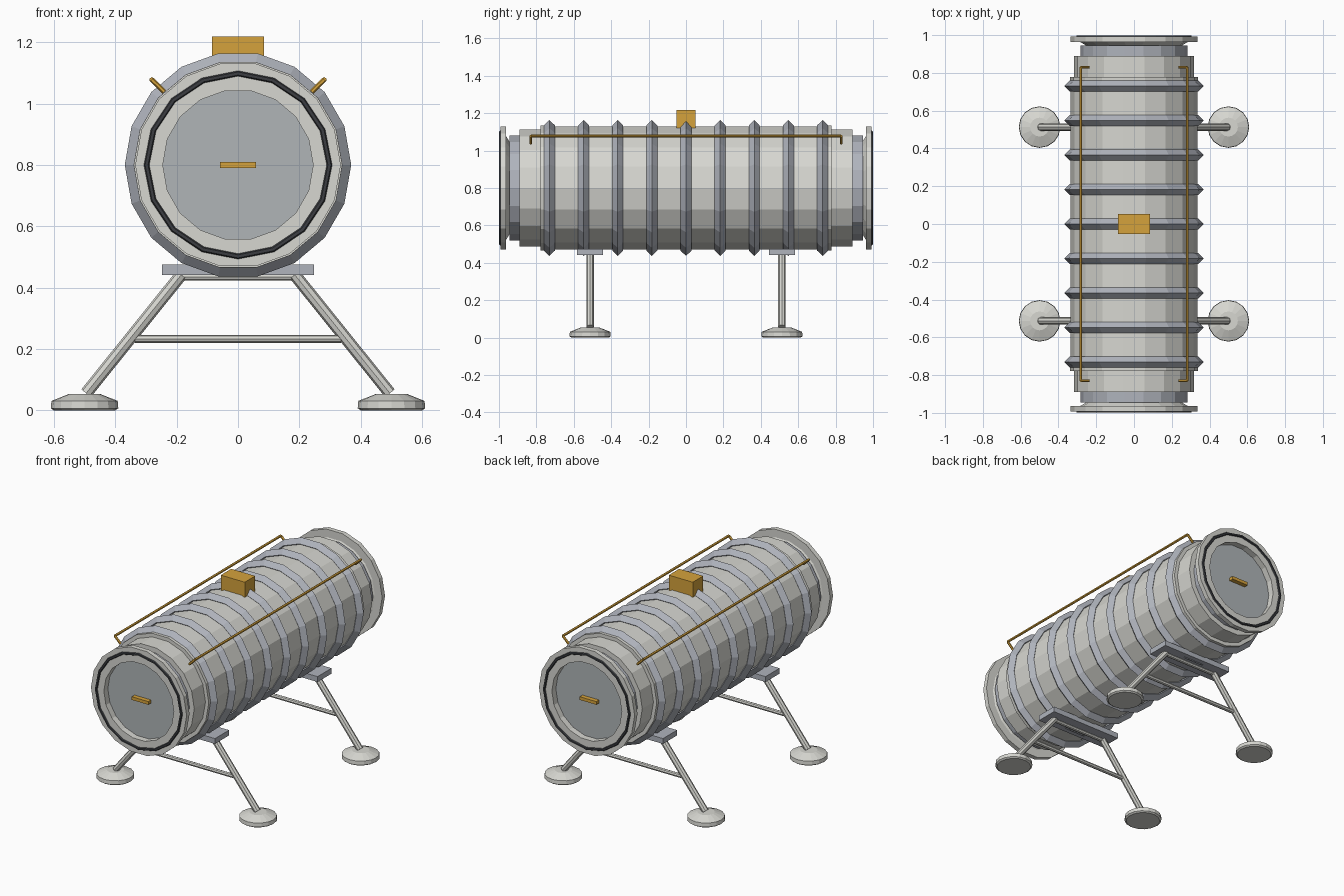
import bpy, bmesh
from math import cos, sin, pi
from mathutils import Vector, Matrix

cube = bpy.data.objects.get("Cube")
if cube:
    bpy.data.objects.remove(cube, do_unlink=True)

AXIS_Z = 0.8
SIDES = 18


def material(name, rgb):
    mat = bpy.data.materials.new(name)
    mat.use_nodes = True
    color = [(c / 255) ** 2.2 for c in rgb] + [1.0]
    mat.diffuse_color = color
    mat.node_tree.nodes["Principled BSDF"].inputs["Base Color"].default_value = color
    return mat


PALE = material("pale_grey", (214, 214, 208))
STEEL = material("blue_steel", (174, 178, 187))
HATCH = material("hatch_grey", (174, 179, 182))
AMBER = material("amber", (212, 161, 62))
DARK = material("dark_rubber", (62, 64, 68))


def finish(bm, name, mat):
    bmesh.ops.recalc_face_normals(bm, faces=bm.faces[:])
    mesh = bpy.data.meshes.new(name)
    bm.to_mesh(mesh)
    bm.free()
    mesh.materials.append(mat)
    obj = bpy.data.objects.new(name, mesh)
    bpy.context.collection.objects.link(obj)
    return obj


def lathe(name, profile, mat, sides=SIDES, loop=False, upright=None):
    """Spin (radius, height) points about the hull axis, or about z at a point."""
    bm = bmesh.new()
    rings = []
    for r, h in profile:
        ring = []
        for i in range(sides):
            a = 2 * pi * i / sides
            if upright:
                co = Vector(upright) + Vector((r * cos(a), r * sin(a), h))
            else:
                co = Vector((r * cos(a), h, AXIS_Z + r * sin(a)))
            ring.append(bm.verts.new(co))
        rings.append(ring)
    pairs = list(zip(rings, rings[1:]))
    if loop:
        pairs.append((rings[-1], rings[0]))
    else:
        bm.faces.new(rings[0])
        bm.faces.new(rings[-1])
    for a, b in pairs:
        for i in range(sides):
            j = (i + 1) % sides
            bm.faces.new((a[i], a[j], b[j], b[i]))
    return finish(bm, name, mat)


def drum(name, r, y0, y1, mat):
    return lathe(name, [(r, y0), (r, y1)], mat)


def torus(name, major, minor, y, mat, sides, steps):
    pts = [(major + minor * cos(2 * pi * k / steps), y + minor * sin(2 * pi * k / steps))
           for k in range(steps)]
    return lathe(name, pts, mat, sides, loop=True)


def box(name, center, size, mat):
    bm = bmesh.new()
    bmesh.ops.create_cube(bm, size=1)
    bmesh.ops.transform(bm, verts=bm.verts[:],
                        matrix=Matrix.Translation(center) @ Matrix.Diagonal((*size, 1)))
    return finish(bm, name, mat)


def rods(name, points, r, mat, sides=8):
    """Round bars joining successive points."""
    bm = bmesh.new()
    for p, q in zip(points, points[1:]):
        p, q = Vector(p), Vector(q)
        turn = (q - p).to_track_quat('Z', 'Y').to_matrix().to_4x4()
        bmesh.ops.create_cone(bm, cap_ends=True, segments=sides, radius1=r, radius2=r,
                              depth=(q - p).length,
                              matrix=Matrix.Translation((p + q) / 2) @ turn)
    return finish(bm, name, mat)


# Hull and its ribs
drum("hull", 0.335, -0.775, 0.775, PALE)
for i in range(-4, 5):
    torus(f"hull_rib_{i + 5}", 0.34, 0.029, i * 0.1825, STEEL, SIDES, 4)

# End sections, the same at both ends
for end, s in (("front", -1), ("back", 1)):
    drum(f"{end}_shoulder", 0.317, s * 0.76, s * 0.89, PALE)
    drum(f"{end}_collar", 0.34, s * 0.735, s * 0.778, PALE)
    drum(f"{end}_neck", 0.284, s * 0.88, s * 0.945, STEEL)
    lathe(f"{end}_flange", [(0.245, s * 0.94), (0.284, s * 0.963), (0.335, s * 0.963),
                            (0.335, s * 0.992), (0.245, s * 0.992)], PALE, loop=True)
    drum(f"{end}_hatch", 0.246, s * 0.94, s * 0.952, HATCH)
    torus(f"{end}_seal", 0.298, 0.01, s * 0.99, DARK, 16, 6)
    box(f"{end}_hatch_handle", (0, s * 0.965, AXIS_Z), (0.116, 0.03, 0.02), AMBER)

# Top box and the two handrails
box("top_box", (0, 0, 1.17), (0.168, 0.104, 0.096), AMBER)
for side, s in (("left", 1), ("right", -1)):
    rail, root = (s * 0.281, 1.078), (s * 0.24, 1.038)
    path = [(root[0], -0.83, root[1]), (rail[0], -0.83, rail[1]),
            (rail[0], 0.83, rail[1]), (root[0], 0.83, root[1])]
    rods(f"{side}_handrail", path, 0.008, AMBER, 6)

# Two trestles with splayed legs and round feet
for end, y in (("front", -0.513), ("back", 0.513)):
    box(f"{end}_saddle_plate", (0, y, 0.458), (0.494, 0.14, 0.034), STEEL)
    rods(f"{end}_upper_beam", [(-0.19, y, 0.435), (0.19, y, 0.435)], 0.012, PALE)
    rods(f"{end}_lower_beam", [(-0.335, y, 0.233), (0.335, y, 0.233)], 0.013, PALE)
    for side, s in (("left", 1), ("right", -1)):
        rods(f"{end}_{side}_leg", [(s * 0.495, y, 0.056), (s * 0.185, y, 0.442)], 0.02, PALE)
        lathe(f"{end}_{side}_foot", [(0.1, 0), (0.11, 0.007), (0.108, 0.031), (0.05, 0.054)],
              PALE, 16, upright=(s * 0.5, y, 0))
